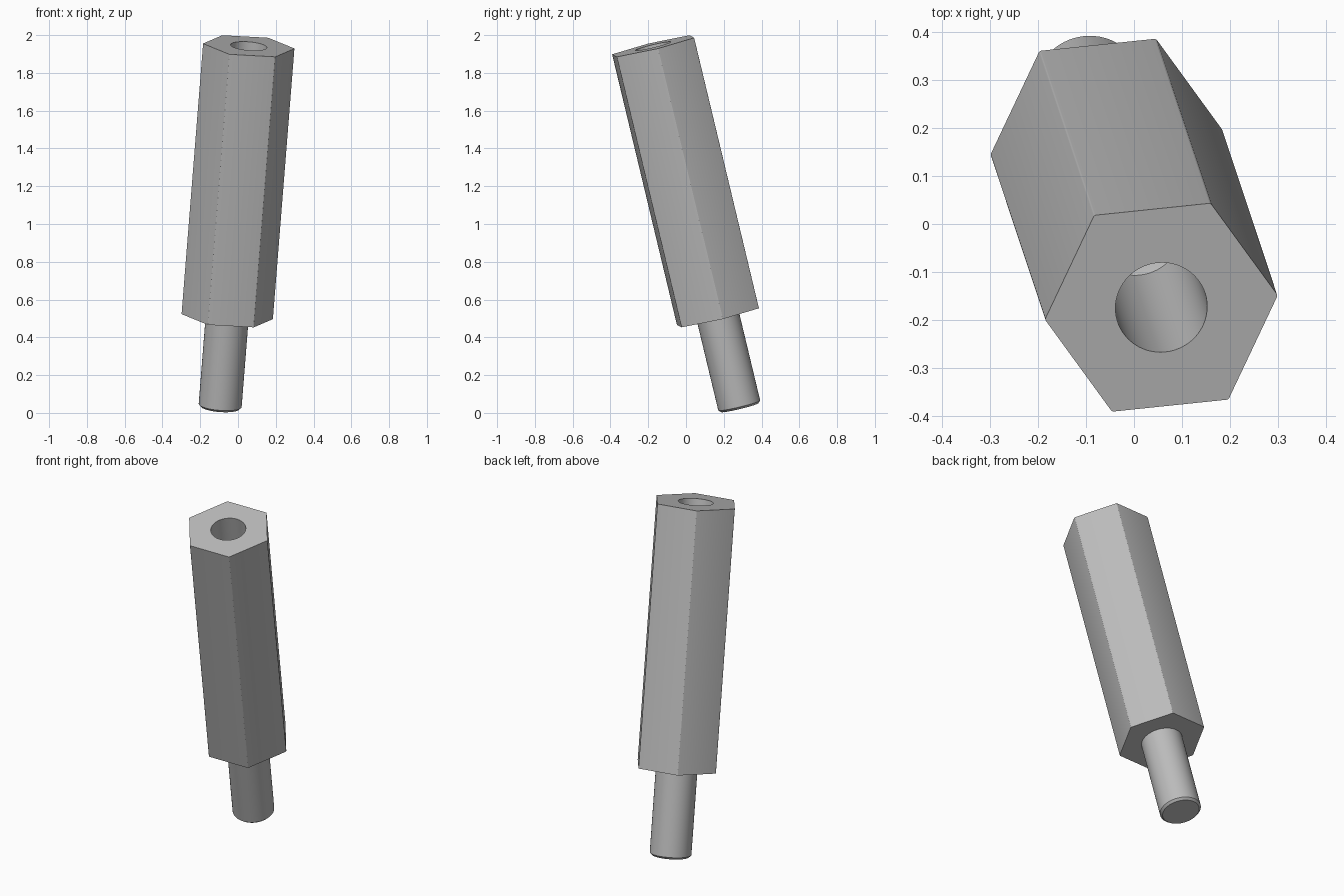
import bpy, bmesh, math
from mathutils import Matrix, Vector

cube = bpy.data.objects.get("Cube")
if cube:
    bpy.data.objects.remove(cube, do_unlink=True)

BODY_LEN, BODY_R = 1.477, 0.2445
PEG_LEN, PEG_R, CHAMFER = 0.497, 0.114, 0.012
HOLE_R, HOLE_DEPTH, TIP = 0.096, 0.69, 0.057

# Tilted frame: origin at the centre of the hexagon's lower face
axis = Vector((0.114, -0.343, 1.432)).normalized()
side = Vector((0.243, 0.022, 0))
side = (side - axis * side.dot(axis)).normalized()
frame = Matrix((side, axis.cross(side), axis)).transposed().to_4x4()
frame.translation = (-0.057, 0.169, 0.51)

metal = bpy.data.materials.new("grey metal")
metal.use_nodes = True
colour = (0.5, 0.5, 0.5, 1)
metal.diffuse_color = colour
metal.node_tree.nodes["Principled BSDF"].inputs["Base Color"].default_value = colour


def make_object(name, bm):
    bmesh.ops.recalc_face_normals(bm, faces=bm.faces)
    mesh = bpy.data.meshes.new(name)
    bm.to_mesh(mesh)
    bm.free()
    mesh.materials.append(metal)
    obj = bpy.data.objects.new(name, mesh)
    bpy.context.collection.objects.link(obj)
    obj.matrix_world = frame
    return obj


def lathe(name, profile, steps=64):
    """Spin a (radius, height) profile about the local z axis."""
    bm = bmesh.new()
    verts = [bm.verts.new((r, 0, z)) for r, z in profile]
    edges = [bm.edges.new(pair) for pair in zip(verts, verts[1:])]
    bmesh.ops.spin(bm, geom=verts + edges, cent=(0, 0, 0), axis=(0, 0, 1),
                   angle=math.tau, steps=steps, use_duplicate=False)
    bmesh.ops.remove_doubles(bm, verts=bm.verts, dist=1e-5)
    return make_object(name, bm)


def smooth(obj):
    bpy.ops.object.select_all(action='DESELECT')
    obj.select_set(True)
    bpy.context.view_layer.objects.active = obj
    bpy.ops.object.shade_smooth_by_angle(angle=math.radians(15))


# Hexagonal body with slightly eased long edges
bm = bmesh.new()
bmesh.ops.create_cone(bm, cap_ends=True, segments=6, radius1=BODY_R, radius2=BODY_R,
                      depth=BODY_LEN,
                      matrix=Matrix.Translation((0, 0, BODY_LEN / 2))
                      @ Matrix.Rotation(math.radians(0), 4, 'Z'))
# Put a corner on the local x axis
first = bm.verts[:][0].co
bmesh.ops.rotate(bm, verts=bm.verts, cent=(0, 0, 0),
                 matrix=Matrix.Rotation(-math.atan2(first.y, first.x), 3, 'Z'))
long_edges = [e for e in bm.edges if abs(e.verts[0].co.z - e.verts[1].co.z) > 1]
bmesh.ops.bevel(bm, geom=long_edges, offset=0.004, segments=3, profile=0.5,
                affect='EDGES')
body = make_object("hex_body", bm)

# Blind drilled hole with a conical end
floor = BODY_LEN - HOLE_DEPTH
cutter = lathe("hole_cutter", [(0, floor - TIP), (HOLE_R, floor),
                               (HOLE_R, BODY_LEN + 0.1), (0, BODY_LEN + 0.1)])
cutter.hide_render = True
cut = body.modifiers.new("hole", 'BOOLEAN')
cut.operation = 'DIFFERENCE'
cut.solver = 'EXACT'
cut.object = cutter
bpy.context.view_layer.objects.active = body
body.select_set(True)
bpy.ops.object.modifier_apply(modifier=cut.name)
bpy.data.objects.remove(cutter, do_unlink=True)
smooth(body)

# Round peg with a chamfered end
peg = lathe("peg", [(0, -PEG_LEN), (PEG_R - CHAMFER, -PEG_LEN),
                    (PEG_R, CHAMFER - PEG_LEN), (PEG_R, 0.0), (0, 0.0)])
smooth(peg)
